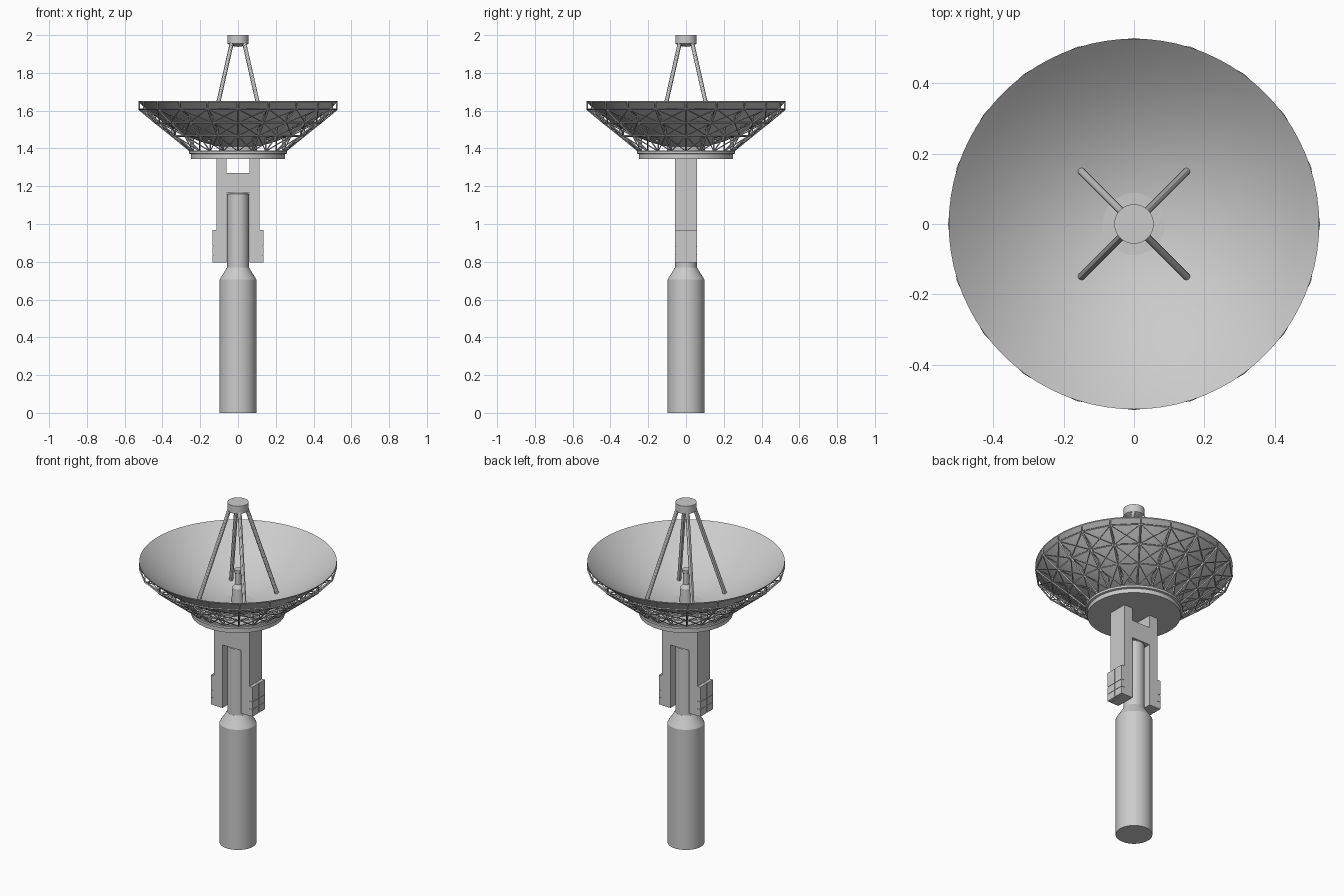
import bpy, bmesh
from math import sin, cos, pi, radians
from mathutils import Vector

cube = bpy.data.objects.get("Cube")
if cube:
    bpy.data.objects.remove(cube, do_unlink=True)

grey = bpy.data.materials.new("light grey paint")
grey.use_nodes = True
grey.diffuse_color = (0.6, 0.6, 0.6, 1)
grey.node_tree.nodes["Principled BSDF"].inputs["Base Color"].default_value = (0.6, 0.6, 0.6, 1)


def finish(name, bm, smooth=True):
    bmesh.ops.recalc_face_normals(bm, faces=bm.faces)
    mesh = bpy.data.meshes.new(name)
    bm.to_mesh(mesh)
    bm.free()
    mesh.materials.append(grey)
    ob = bpy.data.objects.new(name, mesh)
    bpy.context.collection.objects.link(ob)
    if smooth:
        bpy.ops.object.select_all(action='DESELECT')
        ob.select_set(True)
        bpy.context.view_layer.objects.active = ob
        bpy.ops.object.shade_smooth_by_angle(angle=radians(30))
    return ob


def lathe(name, profile, steps=64):
    """Spin an (r, z) profile around the z axis."""
    bm = bmesh.new()
    verts = [bm.verts.new((r, 0, z)) for r, z in profile]
    edges = [bm.edges.new(pair) for pair in zip(verts, verts[1:])]
    bmesh.ops.spin(bm, geom=verts + edges, cent=(0, 0, 0), axis=(0, 0, 1),
                   angle=2 * pi, steps=steps)
    bmesh.ops.remove_doubles(bm, verts=bm.verts, dist=1e-4)
    return finish(name, bm)


def add_box(bm, lo, hi):
    lo, hi = Vector(lo), Vector(hi)
    made = bmesh.ops.create_cube(bm, size=1)["verts"]
    bmesh.ops.scale(bm, vec=hi - lo, verts=made)
    bmesh.ops.translate(bm, vec=(lo + hi) / 2, verts=made)


def add_bar(bm, a, b, radius, sides=4):
    """Straight bar between two points."""
    a, b = Vector(a), Vector(b)
    made = bmesh.ops.create_cone(bm, cap_ends=True, segments=sides, radius1=radius,
                                 radius2=radius, depth=(b - a).length)["verts"]
    bmesh.ops.rotate(bm, verts=made, matrix=(b - a).to_track_quat('Z', 'Y').to_matrix())
    bmesh.ops.translate(bm, vec=(a + b) / 2, verts=made)


def polar(r, angle, z):
    return (r * cos(angle), r * sin(angle), z)


# Pedestal and the column rising into the fork
lathe("pedestal", [(0, 0), (0.098, 0), (0.098, 0.705), (0.058, 0.77), (0, 0.77)])
lathe("column", [(0, 0.76), (0.057, 0.76), (0.057, 1.16), (0.05, 1.17), (0, 1.17)], 32)

# Fork: two arms and a cross bar
bm = bmesh.new()
for s in (-1, 1):
    add_box(bm, (min(s * 0.06, s * 0.115), -0.058, 0.795),
            (max(s * 0.06, s * 0.115), 0.058, 1.36))
add_box(bm, (-0.06, -0.058, 1.165), (0.06, 0.058, 1.27))
finish("fork", bm, False)

# Counterweights: stacks of blocks with thin gaps
for side, s in (("left", 1), ("right", -1)):
    bm = bmesh.new()
    add_box(bm, (min(s * 0.11, s * 0.13), -0.056, 0.797),
            (max(s * 0.11, s * 0.13), 0.056, 0.968))
    levels = (0.795, 0.838, 0.882, 0.97)
    for z0, z1 in zip(levels, levels[1:]):
        for y0, y1 in ((-0.058, -0.002), (0.002, 0.058)):
            add_box(bm, (min(s * 0.114, s * 0.135), y0, z0 + 0.001),
                    (max(s * 0.114, s * 0.135), y1, z1 - 0.001))
    finish(side + "_counterweight", bm, False)

# Drum under the dish, with a lip and a hub
lathe("drum", [(0, 1.345), (0.249, 1.345), (0.249, 1.37), (0.26, 1.373),
               (0.26, 1.386), (0.1, 1.386), (0.1, 1.415), (0, 1.415)])

# Dish reflector: a thin paraboloid shell
RIM, LOW, DEPTH = 0.526, 1.405, 0.243


def dish_z(r):
    return LOW + DEPTH * (r / RIM) ** 2


radii = [RIM * i / 16 for i in range(17)]
lathe("dish", [(r, dish_z(r) + 0.003) for r in radii]
      + [(r, dish_z(r) - 0.003) for r in reversed(radii)], 80)

# Backing truss: rings, ribs, webs and crossed braces
COUNT = 20
rings = [(0.25, 1.385), (0.35, 1.467), (0.438, 1.537), (0.524, 1.608)]
bm = bmesh.new()
for i in range(COUNT):
    a, b = 2 * pi * i / COUNT, 2 * pi * (i + 1) / COUNT
    for r, z in rings:
        add_bar(bm, polar(r, a, z), polar(r, b, z), 0.0045)
        add_bar(bm, polar(r, a, z), polar(r, a, dish_z(r)), 0.004)
    for (r0, z0), (r1, z1) in zip(rings, rings[1:]):
        add_bar(bm, polar(r0, a, z0), polar(r1, a, z1), 0.005)
        add_bar(bm, polar(r0, a, dish_z(r0)), polar(r1, a, z1), 0.003)
        add_bar(bm, polar(r0, a, z0), polar(r1, b, z1), 0.003)
        add_bar(bm, polar(r0, b, z0), polar(r1, a, z1), 0.003)
finish("backing_truss", bm, False)

# Feed horn in the middle of the dish
lathe("feed_horn", [(0, 1.4), (0.036, 1.4), (0.03, 1.5), (0.016, 1.52),
                    (0.016, 1.585), (0.022, 1.59), (0.022, 1.605), (0, 1.605)], 24)

# Secondary reflector on four slanted legs
lathe("secondary_reflector", [(0, 1.938), (0.03, 1.942), (0.056, 1.955), (0.056, 2), (0, 2)], 40)
bm = bmesh.new()
for i in range(4):
    a = pi / 4 + i * pi / 2
    add_bar(bm, polar(0.043, a, 1.97), polar(0.214, a, 1.435), 0.011, 12)
finish("reflector_legs", bm)
